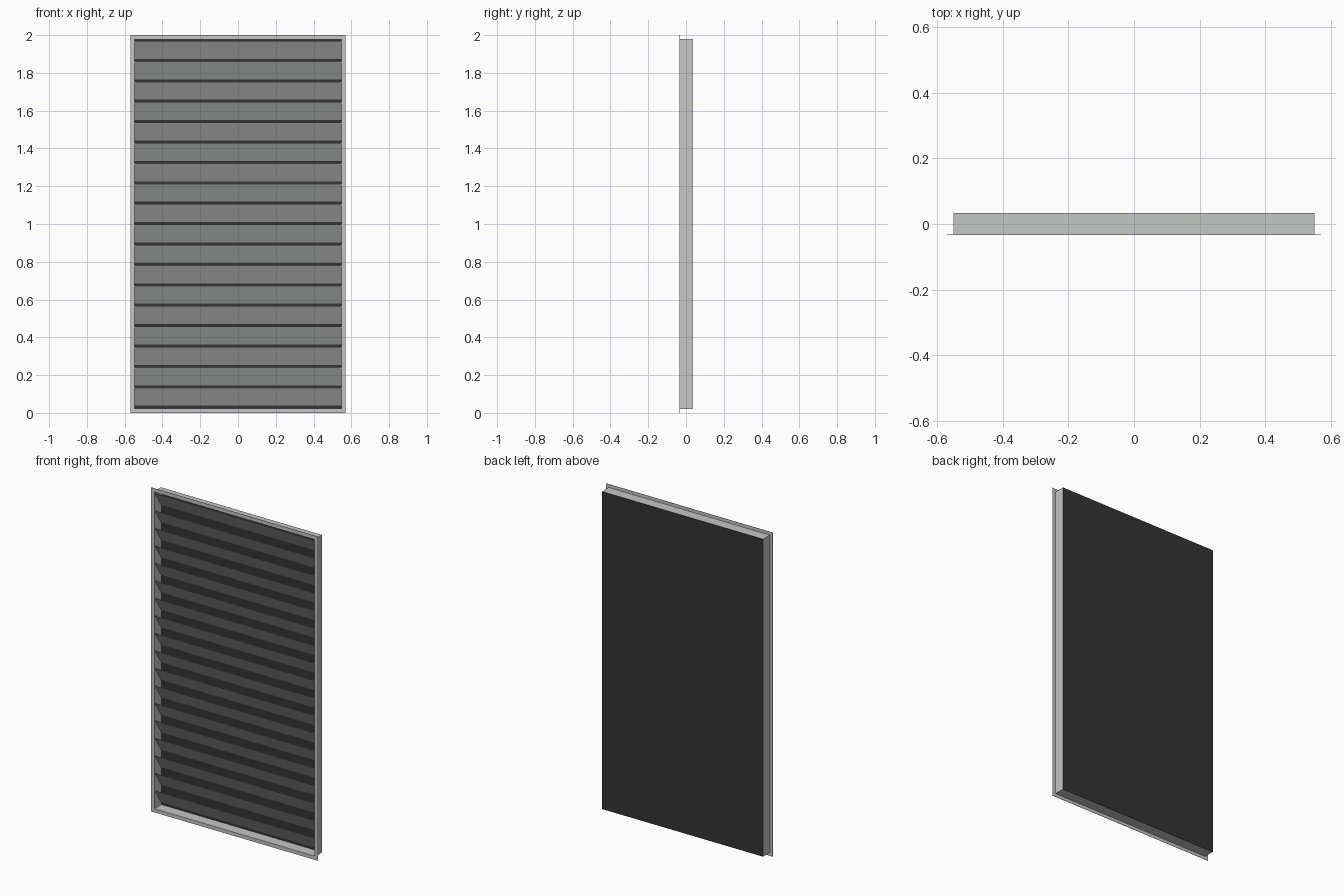
import bpy
import bmesh

cube = bpy.data.objects.get("Cube")
if cube:
    bpy.data.objects.remove(cube, do_unlink=True)


def material(name, color):
    mat = bpy.data.materials.new(name)
    mat.use_nodes = True
    mat.diffuse_color = color
    mat.node_tree.nodes["Principled BSDF"].inputs["Base Color"].default_value = color
    return mat


grey = material("light grey paint", (0.558, 0.571, 0.552, 1))
black = material("black backing", (0.034, 0.034, 0.034, 1))


def extrude_object(name, loops, offset, mat):
    """Make quads from the loops and extrude them by the offset into a solid."""
    bm = bmesh.new()
    faces = [bm.faces.new([bm.verts.new(p) for p in loop]) for loop in loops]
    bmesh.ops.remove_doubles(bm, verts=bm.verts, dist=0.00001)
    grown = bmesh.ops.extrude_face_region(bm, geom=bm.faces[:], use_keep_orig=True)
    moved = [g for g in grown["geom"] if isinstance(g, bmesh.types.BMVert)]
    bmesh.ops.translate(bm, verts=moved, vec=offset)
    bmesh.ops.recalc_face_normals(bm, faces=bm.faces)
    mesh = bpy.data.meshes.new(name)
    bm.to_mesh(mesh)
    bm.free()
    mesh.materials.append(mat)
    obj = bpy.data.objects.new(name, mesh)
    bpy.context.collection.objects.link(obj)
    return obj


def rectangle(half_x, half_z, y):
    return [(sx * half_x, y, 1 + sz * half_z)
            for sx, sz in ((-1, -1), (1, -1), (1, 1), (-1, 1))]


def ring(name, outer, inner, y, depth):
    """Rectangular frame with an open middle."""
    a, b = rectangle(*outer, y), rectangle(*inner, y)
    loops = [(a[i], a[(i + 1) % 4], b[(i + 1) % 4], b[i]) for i in range(4)]
    return extrude_object(name, loops, (0, depth, 0), grey)


FRONT, BACK = -0.034, 0.034
HALF_X, HALF_Z, WALL = 0.55, 0.98, 0.003
inside = (HALF_X - WALL, HALF_Z - WALL)

# Front flange and the duct sleeve behind it
ring("front_flange", (0.57, 1.0), inside, FRONT, 0.002)
ring("sleeve", (HALF_X, HALF_Z), inside, FRONT + 0.002, BACK - FRONT - 0.003)

# Closed back
extrude_object("back_panel", [rectangle(HALF_X, HALF_Z, BACK - 0.001)],
               (0, 0.001, 0), black)

# Louvre slats, sloping down from front to back
COUNT, PITCH, DROP = 18, 0.108, 0.095
for i in range(COUNT):
    top = 1.969 - i * PITCH
    w = inside[0]
    front, back = (FRONT + 0.003, top), (BACK - 0.003, top - DROP)
    sheet = [(-w, *front), (w, *front), (w, *back), (-w, *back)]
    extrude_object(f"slat_{i + 1}", [sheet], (0, 0.001, 0.0008), grey)
